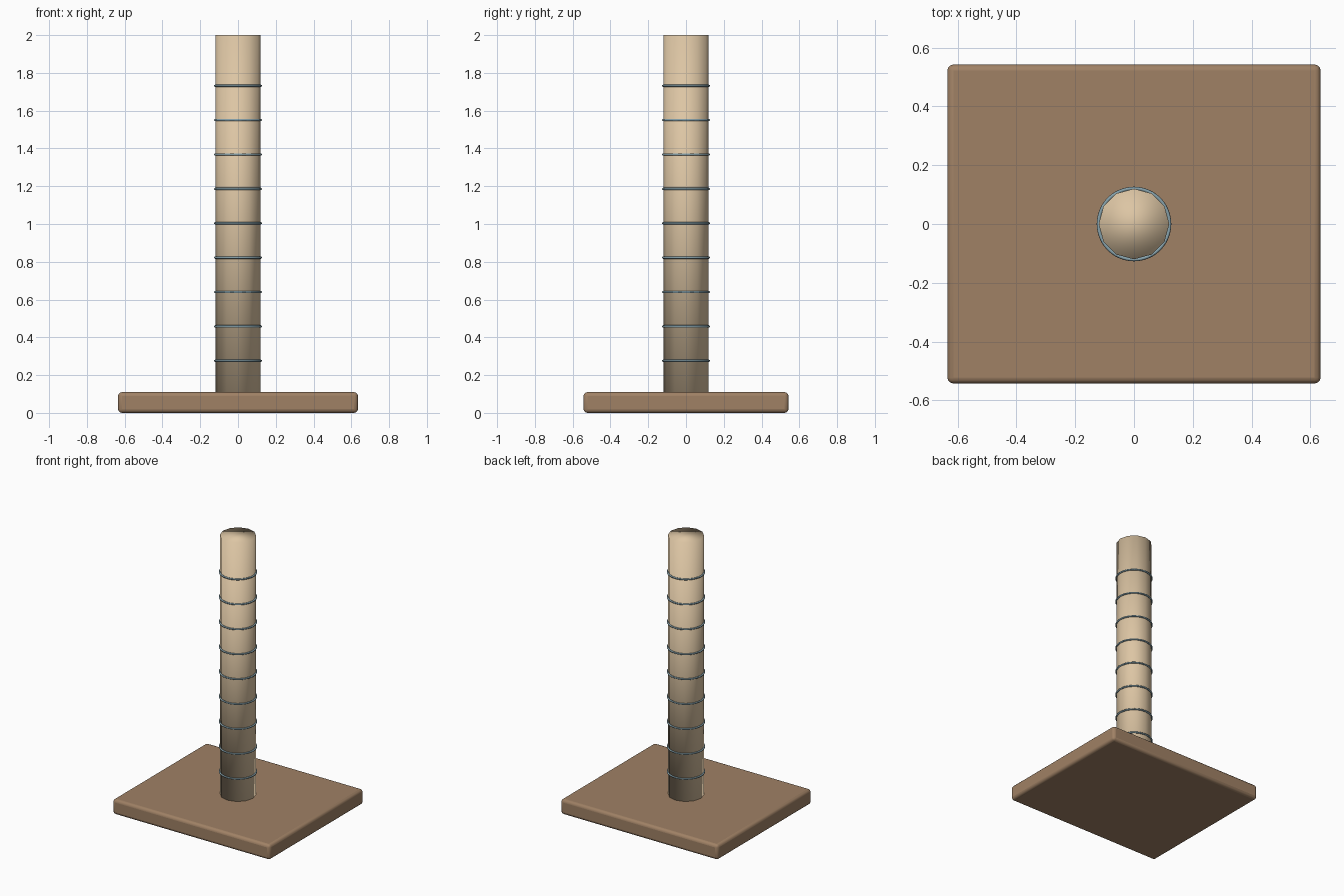
import bpy

cube = bpy.data.objects.get("Cube")
if cube:
    bpy.data.objects.remove(cube, do_unlink=True)


def material(name, color):
    mat = bpy.data.materials.new(name)
    mat.use_nodes = True
    mat.diffuse_color = (*color, 1)
    bsdf = next(n for n in mat.node_tree.nodes if n.type == 'BSDF_PRINCIPLED')
    bsdf.inputs["Base Color"].default_value = (*color, 1)
    return mat


def finish(name, mat):
    obj = bpy.context.object
    obj.name = name
    obj.data.materials.append(mat)
    bpy.ops.object.shade_smooth()
    return obj


brown = material("brown wood", (0.35, 0.22, 0.13))
tan = material("pale rope", (0.72, 0.56, 0.37))
blue_grey = material("blue grey cord", (0.24, 0.36, 0.41))

# Base board with softened edges
BASE_TOP = 0.11
bpy.ops.mesh.primitive_cube_add(size=1, location=(0, 0, BASE_TOP / 2))
base = bpy.context.object
base.scale = (1.27, 1.085, BASE_TOP)
bpy.ops.object.transform_apply(location=False, rotation=False, scale=True)
bevel = base.modifiers.new("soft edges", 'BEVEL')
bevel.width = 0.02
bevel.segments = 3
finish("base_board", brown)
bpy.ops.object.shade_smooth_by_angle()

# Twelve-sided post, smooth across its rim
bpy.ops.mesh.primitive_cylinder_add(vertices=12, radius=0.12, depth=2 - BASE_TOP,
                                    location=(0, 0, 1 + BASE_TOP / 2))
finish("post", tan)

# Evenly spaced cord rings
for i in range(9):
    bpy.ops.mesh.primitive_torus_add(major_radius=0.121, minor_radius=0.006,
                                     major_segments=48, minor_segments=8,
                                     location=(0, 0, 0.276 + i * 0.182))
    finish(f"cord_ring_{i + 1}", blue_grey)
